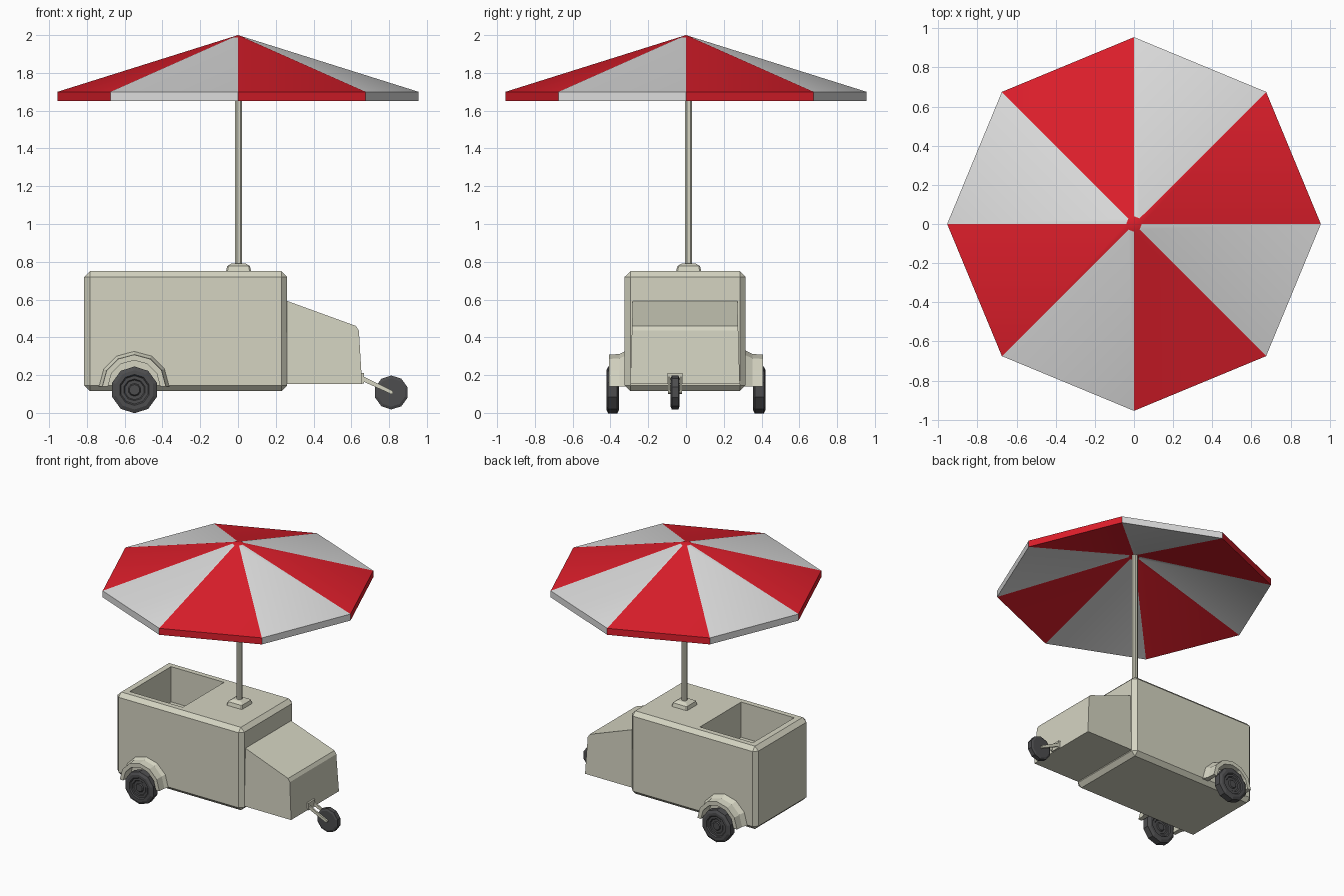
import bpy, bmesh, math
from mathutils import Vector

if "Cube" in bpy.data.objects:
    bpy.data.objects.remove(bpy.data.objects["Cube"])


def material(name, rgb):
    m = bpy.data.materials.new(name)
    m.diffuse_color = (*rgb, 1)
    m.use_nodes = True
    m.node_tree.nodes["Principled BSDF"].inputs["Base Color"].default_value = m.diffuse_color
    return m


CREAM = material("cream", (0.66, 0.655, 0.535))
RED = material("red", (0.73, 0.013, 0.024))
WHITE = material("white", (0.72, 0.72, 0.72))
RUBBER = material("dark rubber", (0.075, 0.075, 0.078))


def finish(bm, name, *mats):
    bmesh.ops.recalc_face_normals(bm, faces=bm.faces)
    me = bpy.data.meshes.new(name)
    bm.to_mesh(me)
    bm.free()
    for m in mats:
        me.materials.append(m)
    ob = bpy.data.objects.new(name, me)
    bpy.context.collection.objects.link(ob)
    return ob


def loft(name, rings, mat):
    """Skin a list of equal-length point rings and cap the ends."""
    bm = bmesh.new()
    vs = [[bm.verts.new(p) for p in ring] for ring in rings]
    n = len(vs[0])
    for a, b in zip(vs, vs[1:]):
        for i in range(n):
            j = (i + 1) % n
            bm.faces.new((a[i], a[j], b[j], b[i]))
    bm.faces.new(vs[0])
    bm.faces.new(vs[-1])
    return finish(bm, name, mat)


def lathe_y(name, center, profile, sides, mat):
    """Turn (radius, y offset) pairs around the y axis."""
    cx, cy, cz = center
    rings = []
    for r, h in profile:
        rings.append([(cx + r * math.cos(t), cy + h, cz + r * math.sin(t))
                      for t in (2 * math.pi * (i + 0.5) / sides for i in range(sides))])
    return loft(name, rings, mat)


def box(name, lo, hi, mat):
    rect = [(lo[0], lo[1]), (hi[0], lo[1]), (hi[0], hi[1]), (lo[0], hi[1])]
    return loft(name, [[(x, y, z) for x, y in rect] for z in (lo[2], hi[2])], mat)


# Cart body: chamfered box with a sunken bin at the rear of the top
bm = bmesh.new()
bmesh.ops.create_cube(bm, size=1)
for v in bm.verts:
    v.co = Vector((-0.277 + v.co.x * 1.075, -0.005 + v.co.y * 0.64, 0.4325 + v.co.z * 0.635))
bmesh.ops.bevel(bm, geom=bm.edges[:], offset=0.03, segments=1, affect='EDGES')


def top_faces():
    return [f for f in bm.faces if f.calc_center_median().z > 0.749]


for co, no in (((-0.74, 0, 0), (1, 0, 0)), ((-0.29, 0, 0), (1, 0, 0)),
               ((0, -0.255, 0), (0, 1, 0)), ((0, 0.245, 0), (0, 1, 0))):
    faces = top_faces()
    edges = list({e for f in faces for e in f.edges})
    verts = list({v for f in faces for v in f.verts})
    bmesh.ops.bisect_plane(bm, geom=faces + edges + verts, plane_co=co, plane_no=no, dist=1e-5)
bin_face = min(top_faces(), key=lambda f: (f.calc_center_median() - Vector((-0.52, 0, 0.75))).length)
ext = bmesh.ops.extrude_face_region(bm, geom=[bin_face])["geom"]
bmesh.ops.translate(bm, vec=(0, 0, -0.27), verts=[g for g in ext if isinstance(g, bmesh.types.BMVert)])
if bin_face.is_valid:
    bmesh.ops.delete(bm, geom=[bin_face], context='FACES_ONLY')
finish(bm, "cart_body", CREAM)

# Sloping nose, slightly narrower towards the top
nose = [(0.24, 0.153), (0.657, 0.153), (0.64, 0.435), (0.625, 0.46), (0.24, 0.60)]
loft("nose", [[(x, -0.005 + s * (0.29 - 0.03 * (z - 0.153)), z) for x, z in nose]
              for s in (-1, 1)], CREAM)

# Rear wheels and fenders
half = [(0.0005, 0.028), (0.028, 0.028), (0.034, 0.02), (0.052, 0.02), (0.058, 0.026),
        (0.075, 0.026), (0.082, 0.034), (0.104, 0.034), (0.124, 0.024)]
tyre = half + [(r, -h) for r, h in reversed(half)]
section = [(0.30, 0.198), (0.352, 0.172), (0.408, 0.168), (0.408, 0.138), (0.30, 0.138)]
for side, s in (("front", -1), ("back", 1)):
    lathe_y(side + "_wheel", (-0.548, s * 0.388, 0.122), tyre, 10, RUBBER)
    rings = []
    for k in range(7):
        t = math.pi * k / 6
        rings.append([(-0.55 + r * math.cos(t), s * y, 0.14 + r * math.sin(t)) for y, r in section])
    loft(side + "_fender", rings, CREAM)

# Small jockey wheel on a fork
WY = -0.058
lathe_y("jockey_wheel", (0.812, WY, 0.108),
        [(0.075, -0.023), (0.09, -0.017), (0.09, 0.017), (0.075, 0.023)], 10, RUBBER)
box("fork_bracket", (0.635, WY - 0.04, 0.155), (0.668, WY + 0.04, 0.21), CREAM)
for side, s in (("front", -1), ("back", 1)):
    y0, y1 = WY + s * 0.026, WY + s * 0.038
    loft(side + "_fork_arm", [[(x, y, z) for x, z in
         ((0.65, 0.172), (0.81, 0.10), (0.818, 0.117), (0.66, 0.195))] for y in (y0, y1)], CREAM)
lathe_y("jockey_axle", (0.812, WY, 0.108), [(0.01, -0.036), (0.01, 0.036)], 8, CREAM)


# Parasol foot and pole
def chamfered_square(h, z, c):
    k = h * (1 - c)
    pts = [(h, -k), (h, k), (k, h), (-k, h), (-h, k), (-h, -k), (-k, -h), (k, -h)]
    return [(x + 0.003, y + 0.014, z) for x, y in pts]


loft("pole_foot", [chamfered_square(h, z, 0.12) for h, z in
                   ((0.068, 0.745), (0.06, 0.777), (0.035, 0.792))], CREAM)
loft("pole", [chamfered_square(0.018, z, 0.5) for z in (0.78, 1.96)], CREAM)

# Parasol canopy: thick eight-sided cone, panels alternating in colour, red cap
bm = bmesh.new()
levels = [(0.04, 1.9875), (0.955, 1.70), (0.955, 1.65), (0.04, 1.923)]
rings = [[bm.verts.new((r * math.cos(i * math.pi / 4), r * math.sin(i * math.pi / 4), z))
          for i in range(8)] for r, z in levels]
apex, under = bm.verts.new((0, 0, 2.0)), bm.verts.new((0, 0, 1.935))
for i in range(8):
    j = (i + 1) % 8
    bm.faces.new((apex, rings[0][i], rings[0][j]))
    bm.faces.new((under, rings[3][j], rings[3][i]))
    for a, b in zip(rings, rings[1:]):
        bm.faces.new((a[i], b[i], b[j], a[j])).material_index = i % 2
canopy = finish(bm, "parasol_canopy", RED, WHITE)
canopy.data.shade_smooth()
canopy.data.set_sharp_from_angle(angle=math.radians(30))
